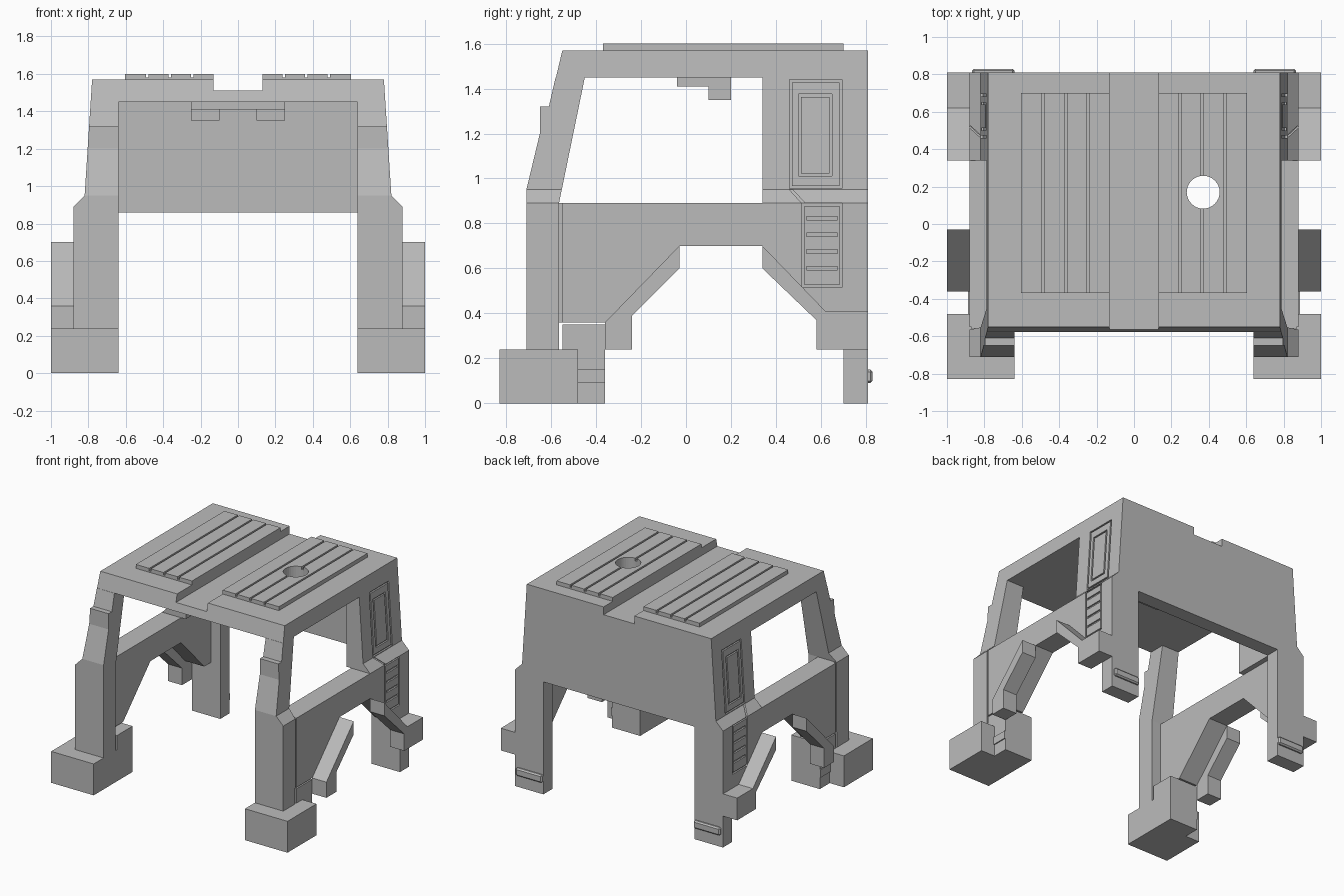
import bpy, bmesh
from mathutils import Vector

cube = bpy.data.objects.get("Cube")
if cube:
    bpy.data.objects.remove(cube)

# Single body colour
grey = bpy.data.materials.new("body_grey")
grey.use_nodes = True
grey.diffuse_color = (0.5, 0.5, 0.5, 1)
grey.node_tree.nodes["Principled BSDF"].inputs["Base Color"].default_value = (0.5, 0.5, 0.5, 1)

WAIST, BELT, ROOF = 0.89, 0.95, 1.57


def limit(z):
    """Half width of the cab at height z."""
    if z <= WAIST:
        return 0.88
    if z <= BELT:
        return 0.88 - (z - WAIST)
    return 0.82 - 0.04 * (z - BELT) / (ROOF - BELT)


def finish(name, bm):
    bmesh.ops.recalc_face_normals(bm, faces=bm.faces)
    mesh = bpy.data.meshes.new(name)
    bm.to_mesh(mesh)
    bm.free()
    mesh.materials.append(grey)
    obj = bpy.data.objects.new(name, mesh)
    bpy.context.scene.collection.objects.link(obj)
    return obj


def extrude(bm, points, offset):
    face = bm.faces.new([bm.verts.new(p) for p in points])
    new = bmesh.ops.extrude_face_region(bm, geom=[face])["geom"]
    moved = [v for v in new if isinstance(v, bmesh.types.BMVert)]
    bmesh.ops.translate(bm, verts=moved, vec=Vector(offset))


def mirror(obj):
    obj.modifiers.new("mirror", 'MIRROR').use_axis = (True, False, False)


def side_part(name, profile, x0, x1, taper=False, both=True):
    """Extrude a (y, z) profile across x, optionally following the cab taper."""
    bm = bmesh.new()
    extrude(bm, [(x0, y, z) for y, z in profile], (x1 - x0, 0, 0))
    if taper:
        for z in (WAIST, BELT):
            bmesh.ops.bisect_plane(bm, geom=bm.verts[:] + bm.edges[:] + bm.faces[:],
                                   plane_co=(0, 0, z), plane_no=(0, 0, 1))
        for v in bm.verts:
            v.co.x = min(v.co.x, limit(v.co.z))
    obj = finish(name, bm)
    if both:
        mirror(obj)
    return obj


def rect(y0, y1, z0, z1):
    return [(y0, z0), (y1, z0), (y1, z1), (y0, z1)]


def cut(obj, cutter, first=False):
    mod = obj.modifiers.new("cut", 'BOOLEAN')
    mod.object, mod.solver, mod.use_self = cutter, 'EXACT', True
    if first:
        obj.modifiers.move(len(obj.modifiers) - 1, 0)


# Front pillars with the stepped leading edge
side_part("front_pillar",
          [(-0.71, 0.24), (-0.565, 0.24), (-0.565, WAIST), (-0.45, 1.45), (-0.58, 1.45),
           (-0.61, 1.32), (-0.65, 1.32), (-0.65, 1.2), (-0.71, BELT)], 0.64, 1, True)

# Lower side panels with the wheel arch
panel = side_part("side_panel",
                  [(-0.565, 0.36), (-0.36, 0.36), (-0.03, 0.7), (0.34, 0.7), (0.62, 0.41),
                   (0.7, 0.41), (0.7, WAIST), (-0.565, WAIST)], 0.72, 0.88)

# Rear quarters, corner legs and the back wall
quarter = side_part("rear_quarter", rect(0.34, 0.7, WAIST, 1.45), 0.68, 1, True)
side_part("rear_corner_leg", rect(0.7, 0.81, 0, 1.45), 0.64, 1, True)
side_part("back_wall", rect(0.7, 0.81, 0.86, 1.45), -0.64, 0.64, both=False)

# Fenders
side_part("front_fender", [(-0.36, 0.24), (-0.24, 0.24), (-0.24, 0.39), (-0.03, 0.6),
                           (-0.03, 0.7), (-0.36, 0.36)], 0.88, 1)
side_part("rear_fender", [(0.34, 0.7), (0.34, 0.6), (0.58, 0.37), (0.58, 0.24),
                          (0.81, 0.24), (0.81, 0.41), (0.62, 0.41)], 0.88, 1)

# Feet, straps and bumper strips
side_part("front_foot", rect(-0.83, -0.48, 0, 0.24), 0.64, 1)
side_part("front_foot_heel", rect(-0.48, -0.36, 0, 0.24), 0.64, 0.88)
side_part("front_step", rect(-0.55, -0.36, 0.24, 0.35), 0.64, 0.88)
side_part("heel_strap", rect(-0.48, -0.36, 0.09, 0.15), 0.64, 0.888)
strip = side_part("rear_strip", rect(0.7, 0.83, 0.09, 0.15), 0.64, 0.865)
strip.modifiers.new("rounding", 'BEVEL').width = 0.01

# Ceiling console
side_part("ceiling_console", rect(-0.04, 0.2, 1.41, 1.45), -0.25, 0.25, both=False)
side_part("console_block", rect(0.1, 0.2, 1.35, 1.41), 0.1, 0.25)

# Roof with the centre channel and a raked front edge
half = [(0.13, 1.51), (0.13, ROOF), (limit(ROOF), ROOF), (limit(1.45), 1.45)]
section = half + [(-x, z) for x, z in reversed(half)]
bm = bmesh.new()
extrude(bm, [(x, 0.81, z) for x, z in section], (0, -1.36, 0))
for v in bm.verts:
    if v.co.y < 0:
        v.co.y -= (ROOF - v.co.z) * 0.235
roof = finish("roof", bm)

# Raised roof panels with long grooves
top = [(0.13, ROOF), (0.13, 1.6)]
for x in (0.245, 0.365, 0.485):
    top += [(x - 0.007, 1.6), (x - 0.007, 1.58), (x + 0.007, 1.58), (x + 0.007, 1.6)]
top += [(0.605, 1.6), (0.605, ROOF)]
bm = bmesh.new()
extrude(bm, [(x, -0.37, z) for x, z in top], (0, 1.07, 0))
roof_panels = finish("roof_panels", bm)
mirror(roof_panels)

# Round roof hatch
bm = bmesh.new()
bmesh.ops.create_cone(bm, cap_ends=True, segments=32, radius1=0.088, radius2=0.088, depth=0.5)
bmesh.ops.translate(bm, verts=bm.verts, vec=(0.37, 0.17, 1.53))
hatch = finish("hatch_cutter", bm)
cut(roof, hatch)
cut(roof_panels, hatch)

# Groove lines for the side hatch, vents and panel joints
W = 0.012


def bar(bm, quad):
    inner = [bm.verts.new((limit(z) - 0.012, y, z)) for y, z in quad]
    outer = [bm.verts.new((0.95, y, z)) for y, z in quad]
    bm.faces.new(inner)
    bm.faces.new(outer)
    for i in range(4):
        j = (i + 1) % 4
        bm.faces.new((inner[i], inner[j], outer[j], outer[i]))


def ring(bm, y0, y1, z0, z1):
    for y in (y0, y1 - W):
        bar(bm, rect(y, y + W, z0, z1))
    for z in (z0, z1 - W):
        bar(bm, rect(y0 + W, y1 - W, z, z + W))


bm = bmesh.new()
ring(bm, 0.46, 0.695, 0.955, 1.44)
ring(bm, 0.5, 0.65, 1.01, 1.375)
upper_cutter = finish("upper_groove_cutter", bm)
bm = bmesh.new()
bar(bm, [(0.46, BELT), (0.475, BELT), (0.53, WAIST), (0.515, WAIST)])
joint_cutter = finish("joint_groove_cutter", bm)
bm = bmesh.new()
ring(bm, 0.515, 0.695, 0.515, WAIST)
for i in range(4):
    z = 0.593 + i * 0.074
    bar(bm, rect(0.535, 0.675, z, z + 0.016))
bar(bm, rect(-0.564, -0.55, 0.35, WAIST))
lower_cutter = finish("lower_groove_cutter", bm)
cut(quarter, upper_cutter, True)
cut(quarter, joint_cutter, True)
cut(panel, lower_cutter, True)

# Bake the modifiers, then drop the cutters
graph = bpy.context.evaluated_depsgraph_get()
graph.update()
for obj in (roof, roof_panels, quarter, panel):
    baked = bpy.data.meshes.new_from_object(obj.evaluated_get(graph))
    obj.modifiers.clear()
    obj.data = baked
for cutter in (hatch, upper_cutter, joint_cutter, lower_cutter):
    bpy.data.objects.remove(cutter)
